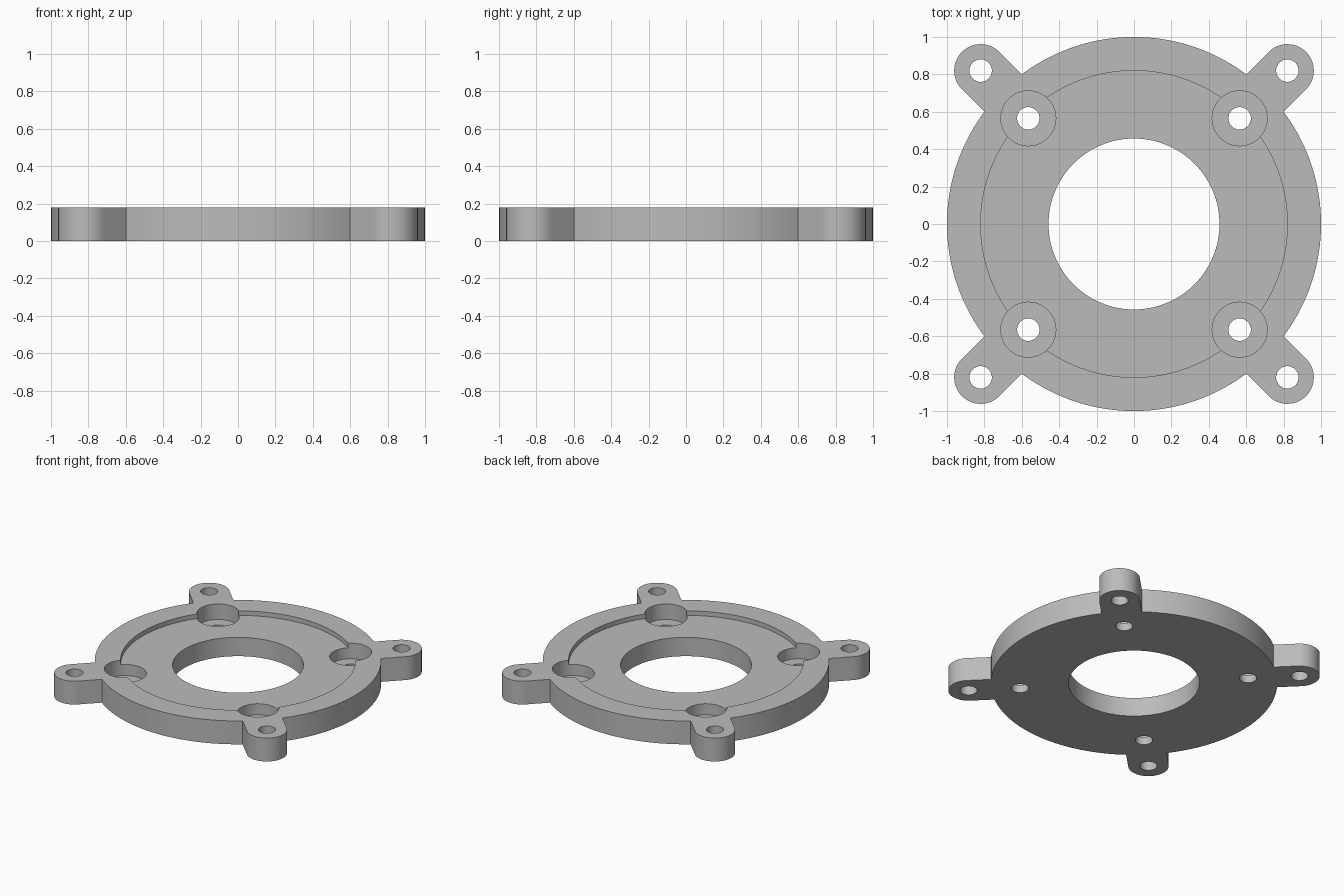
import bpy
import math

if "Cube" in bpy.data.objects:
    bpy.data.objects.remove(bpy.data.objects["Cube"], do_unlink=True)

HEIGHT = 0.18
RECESS_Z = 0.145
BORE_Z = 0.06
CORNERS = [(sx, sy) for sx in (-1, 1) for sy in (-1, 1)]

grey = bpy.data.materials.new("plain grey")
grey.use_nodes = True
grey.diffuse_color = (0.5, 0.5, 0.5, 1)
grey.node_tree.nodes["Principled BSDF"].inputs["Base Color"].default_value = grey.diffuse_color


def cylinder(name, x, y, radius, z0, z1, sides):
    bpy.ops.mesh.primitive_cylinder_add(vertices=sides, radius=radius, depth=z1 - z0,
                                        location=(x, y, (z0 + z1) / 2))
    obj = bpy.context.object
    obj.name = name
    return obj


def combine(target, tool, operation):
    mod = target.modifiers.new(operation.lower(), 'BOOLEAN')
    mod.object = tool
    mod.operation = operation
    mod.solver = 'EXACT'
    bpy.context.view_layer.objects.active = target
    bpy.ops.object.modifier_apply(modifier=mod.name)
    bpy.data.objects.remove(tool, do_unlink=True)


# Round plate
plate = cylinder("mounting_plate", 0, 0, 1, 0, HEIGHT, 160)

# Corner ears: a straight arm with a rounded end
for sx, sy in CORNERS:
    bpy.ops.mesh.primitive_cube_add(size=1, location=(sx * 0.66, sy * 0.66, HEIGHT / 2),
                                    rotation=(0, 0, math.atan2(sy, sx)))
    arm = bpy.context.object
    arm.scale = (0.32 * math.sqrt(2), 0.283, HEIGHT)
    bpy.ops.object.transform_apply(location=False, rotation=False, scale=True)
    tip = cylinder("ear_tip", sx * 0.82, sy * 0.82, 0.1415, 0, HEIGHT, 64)
    combine(arm, tip, 'UNION')
    combine(plate, arm, 'UNION')

# Shallow round recess and central opening
combine(plate, cylinder("recess", 0, 0, 0.82, RECESS_Z, 1, 160), 'DIFFERENCE')
combine(plate, cylinder("opening", 0, 0, 0.457, -1, 1, 128), 'DIFFERENCE')

# Counterbored screw holes and ear holes
for sx, sy in CORNERS:
    x, y = sx * 0.565, sy * 0.565
    combine(plate, cylinder("bore", x, y, 0.147, BORE_Z, 1, 64), 'DIFFERENCE')
    combine(plate, cylinder("screw_hole", x, y, 0.06, -1, 1, 48), 'DIFFERENCE')
    combine(plate, cylinder("ear_hole", sx * 0.82, sy * 0.82, 0.06, -1, 1, 48), 'DIFFERENCE')

# Finish
plate.data.materials.clear()
plate.data.materials.append(grey)
bpy.ops.object.select_all(action='DESELECT')
plate.select_set(True)
bpy.context.view_layer.objects.active = plate
bpy.ops.object.shade_smooth_by_angle(angle=math.radians(30))
